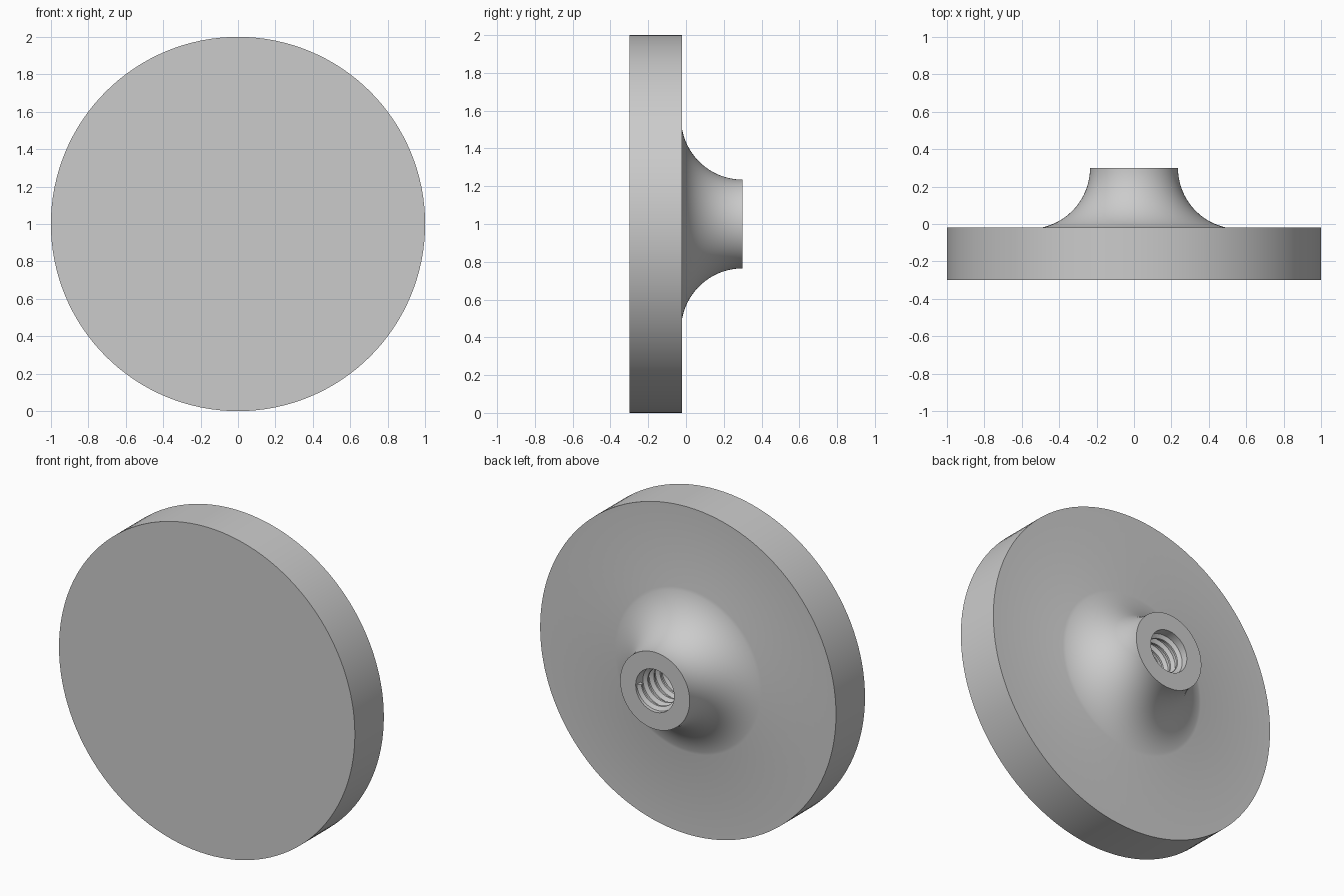
import bpy, bmesh, math
from mathutils import Vector

if "Cube" in bpy.data.objects:
    bpy.data.objects.remove(bpy.data.objects["Cube"])

grey = bpy.data.materials.new("plain_grey")
grey.use_nodes = True
COLOUR = (0.6, 0.6, 0.6, 1)
grey.diffuse_color = COLOUR
grey.node_tree.nodes["Principled BSDF"].inputs["Base Color"].default_value = COLOUR

CENTRE = Vector((0, 0, 1))
FRONT, BACK, TIP = -0.3, -0.02, 0.3
BORE, BORE_END = 0.13, -0.12


def spin_part(name, profile, turns=1, steps=128, pitch=0, closed=False):
    """Spin a (radius, y) profile about the y axis; a pitch makes a helix."""
    bm = bmesh.new()
    verts = [bm.verts.new((r, y, 1)) for r, y in profile]
    pairs = list(zip(verts, verts[1:]))
    if closed:
        pairs.append((verts[-1], verts[0]))
    edges = [bm.edges.new(p) for p in pairs]
    bmesh.ops.spin(bm, geom=verts + edges, cent=CENTRE, axis=(0, 1, 0),
                   dvec=(0, -pitch / steps, 0), angle=math.tau * turns,
                   steps=int(steps * turns))
    bmesh.ops.remove_doubles(bm, verts=bm.verts, dist=0.0001)
    bmesh.ops.holes_fill(bm, edges=bm.edges, sides=4)
    bmesh.ops.recalc_face_normals(bm, faces=bm.faces)
    mesh = bpy.data.meshes.new(name)
    bm.to_mesh(mesh)
    bm.free()
    mesh.materials.append(grey)
    obj = bpy.data.objects.new(name, mesh)
    bpy.context.collection.objects.link(obj)
    bpy.ops.object.select_all(action="DESELECT")
    obj.select_set(True)
    bpy.context.view_layer.objects.active = obj
    bpy.ops.object.shade_smooth_by_angle(angle=math.radians(30))
    return obj


# Disc, flared hub and blind bore in one profile
FLARE, NECK = 0.326, 0.235
sweep = math.asin((TIP - BACK) / FLARE)
flare = []
for i in range(25):
    a = sweep * (1 - i / 24)
    flare.append((NECK + FLARE * (1 - math.cos(a)), TIP - FLARE * math.sin(a)))
spin_part("disc_and_hub",
          [(0, FRONT), (1, FRONT), (1, BACK)] + flare
          + [(BORE, TIP), (BORE, BORE_END), (0, BORE_END)])

# Screw thread inside the bore
PITCH = 0.06
start = TIP - 0.03
spin_part("bore_thread",
          [(BORE + 0.004, start + 0.022), (BORE - 0.022, start + 0.006),
           (BORE - 0.022, start - 0.006), (BORE + 0.004, start - 0.022)],
          turns=6, steps=64, pitch=PITCH, closed=True)
